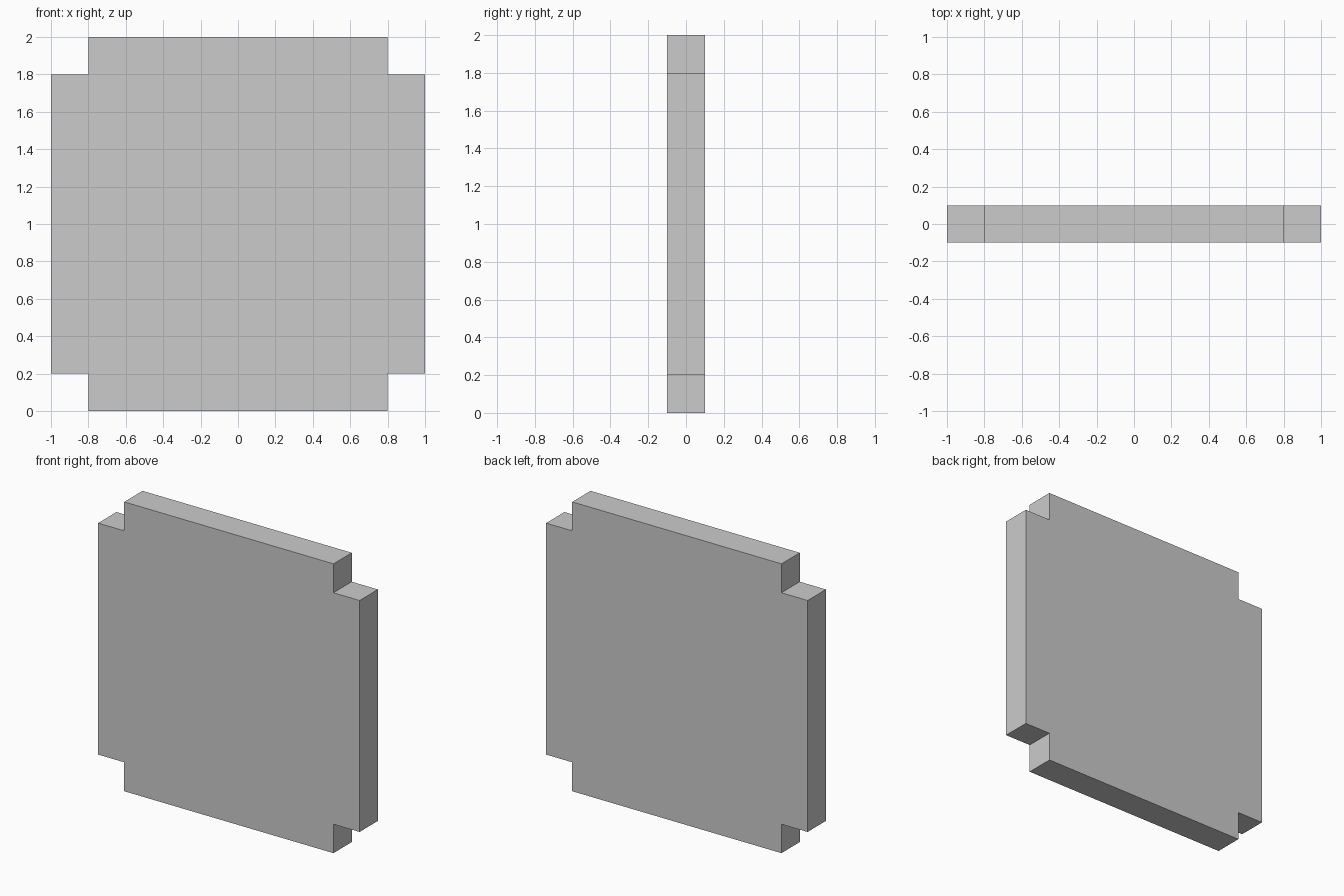
import bpy
import bmesh

if "Cube" in bpy.data.objects:
    bpy.data.objects.remove(bpy.data.objects["Cube"])

HALF = 1.0       # half width and half height
NOTCH = 0.2      # square corner cut-out
DEPTH = 0.2      # plate thickness

# Notched outline: one corner's three points, mirrored around the centre
inner = HALF - NOTCH
corner = [(HALF, inner), (inner, inner), (inner, HALF)]
outline = []
for sx, sz in ((1, 1), (-1, 1), (-1, -1), (1, -1)):
    points = corner if sx * sz > 0 else corner[::-1]
    outline += [(sx * x, HALF + sz * z) for x, z in points]

# Plate: fill the outline and extrude it front to back
bm = bmesh.new()
front = bm.faces.new([bm.verts.new((x, -DEPTH / 2, z)) for x, z in outline])
extruded = bmesh.ops.extrude_face_region(bm, geom=[front], use_keep_orig=True)
back_verts = [v for v in extruded["geom"] if isinstance(v, bmesh.types.BMVert)]
bmesh.ops.translate(bm, verts=back_verts, vec=(0, DEPTH, 0))
bmesh.ops.recalc_face_normals(bm, faces=bm.faces)

mesh = bpy.data.meshes.new("notched_plate")
bm.to_mesh(mesh)
bm.free()
bpy.context.collection.objects.link(bpy.data.objects.new("notched_plate", mesh))
